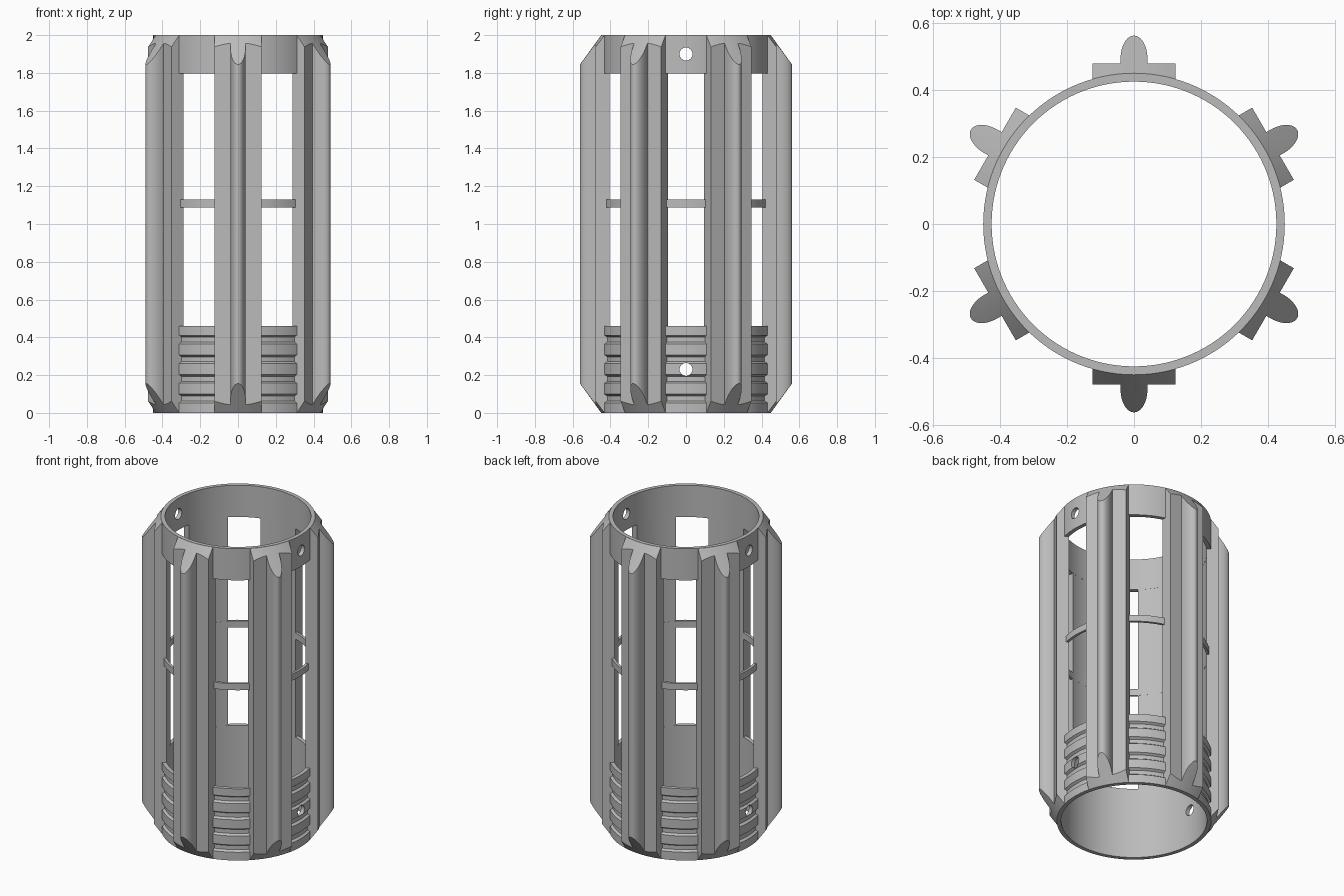
import bpy
import bmesh
from math import sin, cos, pi, radians, asin
from mathutils import Matrix

if "Cube" in bpy.data.objects:
    bpy.data.objects.remove(bpy.data.objects["Cube"], do_unlink=True)

HEIGHT = 2.0
R_IN, R_OUT = 0.424, 0.449
R_PAD, R_TIP = 0.478, 0.561
PAD_HALF, FIN_HALF = 0.124, 0.04
SEGMENTS = 120

grey = bpy.data.materials.new("plain grey")
grey.use_nodes = True
colour = (0.5, 0.5, 0.5, 1)
grey.diffuse_color = colour
grey.node_tree.nodes["Principled BSDF"].inputs["Base Color"].default_value = colour


def make_object(name, bm):
    bmesh.ops.recalc_face_normals(bm, faces=bm.faces)
    mesh = bpy.data.meshes.new(name)
    bm.to_mesh(mesh)
    bm.free()
    mesh.materials.append(grey)
    obj = bpy.data.objects.new(name, mesh)
    bpy.context.collection.objects.link(obj)
    return obj


def select_only(obj):
    bpy.ops.object.select_all(action="DESELECT")
    obj.select_set(True)
    bpy.context.view_layer.objects.active = obj


def lathe(name, profile):
    """Revolve a closed (radius, height) profile around z."""
    bm = bmesh.new()
    loops = []
    for i in range(SEGMENTS):
        a = 2 * pi * i / SEGMENTS
        loops.append([bm.verts.new((r * cos(a), r * sin(a), z)) for r, z in profile])
    n = len(profile)
    for i in range(SEGMENTS):
        here, there = loops[i], loops[(i + 1) % SEGMENTS]
        for j in range(n):
            k = (j + 1) % n
            bm.faces.new((here[j], there[j], there[k], here[k]))
    return make_object(name, bm)


def boolean(obj, cutter, operation):
    mod = obj.modifiers.new("shape", "BOOLEAN")
    mod.operation = operation
    mod.solver = "EXACT"
    mod.object = cutter
    select_only(obj)
    bpy.ops.object.modifier_apply(modifier=mod.name)


def smooth(obj):
    select_only(obj)
    bpy.ops.object.shade_smooth_by_angle(angle=radians(30))


def band(z0, z1, r):
    return [(R_IN, z0), (r, z0), (r, z1), (R_IN, z1)]


# Rings: grooved lower collar, thin middle hoop, plain upper collar
grooved = [(R_IN, 0), (R_OUT, 0)]
for i in range(4):
    z = 0.053 + i * 0.104
    grooved += [(R_OUT, z), (R_OUT - 0.014, z + 0.01),
                (R_OUT - 0.014, z + 0.036), (R_OUT, z + 0.046)]
grooved += [(R_OUT, 0.46), (R_IN, 0.46)]
lower_collar = lathe("lower_collar", grooved)
middle_hoop = lathe("middle_hoop", band(1.088, 1.13, 0.44))
upper_collar = lathe("upper_collar", band(1.797, HEIGHT, R_OUT))

# Cross pin holes through both collars
for collar, z in ((lower_collar, 0.23), (upper_collar, 1.9)):
    bm = bmesh.new()
    bmesh.ops.create_cone(
        bm, cap_ends=True, segments=32, radius1=0.034, radius2=0.034, depth=1.4,
        matrix=Matrix.Translation((0, 0, z)) @ Matrix.Rotation(pi / 2, 4, "Y"))
    pin = make_object("pin_cutter", bm)
    boolean(collar, pin, "DIFFERENCE")
    bpy.data.objects.remove(pin, do_unlink=True)

# Rib section: flat pad with a rounded fin, curved on the inside
r_back = R_IN + 0.0005
half_angle = asin(PAD_HALF / r_back)
section = []
for i in range(13):
    a = half_angle * (1 - i / 6)
    section.append((r_back * cos(a), r_back * sin(a)))
section += [(R_PAD, -PAD_HALF), (R_PAD, -FIN_HALF)]
fin_start = R_PAD + 0.015
for i in range(25):
    a = pi * (i / 24 - 0.5)
    section.append((fin_start + (R_TIP - fin_start) * cos(a), FIN_HALF * sin(a)))
section += [(R_PAD, FIN_HALF), (R_PAD, PAD_HALF)]

# Six ribs, extruded along z
bm = bmesh.new()
for k in range(6):
    turn = Matrix.Rotation(radians(30 + 60 * k), 4, "Z")
    verts = [bm.verts.new(turn @ Matrix.Translation((x, y, -0.05)).translation)
             for x, y in section]
    face = bm.faces.new(verts)
    grown = bmesh.ops.extrude_face_region(bm, geom=[face])
    tops = [v for v in grown["geom"] if isinstance(v, bmesh.types.BMVert)]
    bmesh.ops.translate(bm, verts=tops, vec=(0, 0, HEIGHT + 0.1))
ribs = make_object("ribs", bm)

# Conical trim at both ends of the ribs
slope = (R_TIP - R_OUT) / 0.155
e = 0.0005
reach = 0.2
envelope = lathe("trim_envelope", [
    (0.3, e), (R_OUT, e), (R_OUT + slope * reach, reach),
    (R_OUT + slope * reach, HEIGHT - reach), (R_OUT, HEIGHT - e), (0.3, HEIGHT - e)])
boolean(ribs, envelope, "INTERSECT")
bpy.data.objects.remove(envelope, do_unlink=True)

for part in (lower_collar, middle_hoop, upper_collar, ribs):
    smooth(part)
